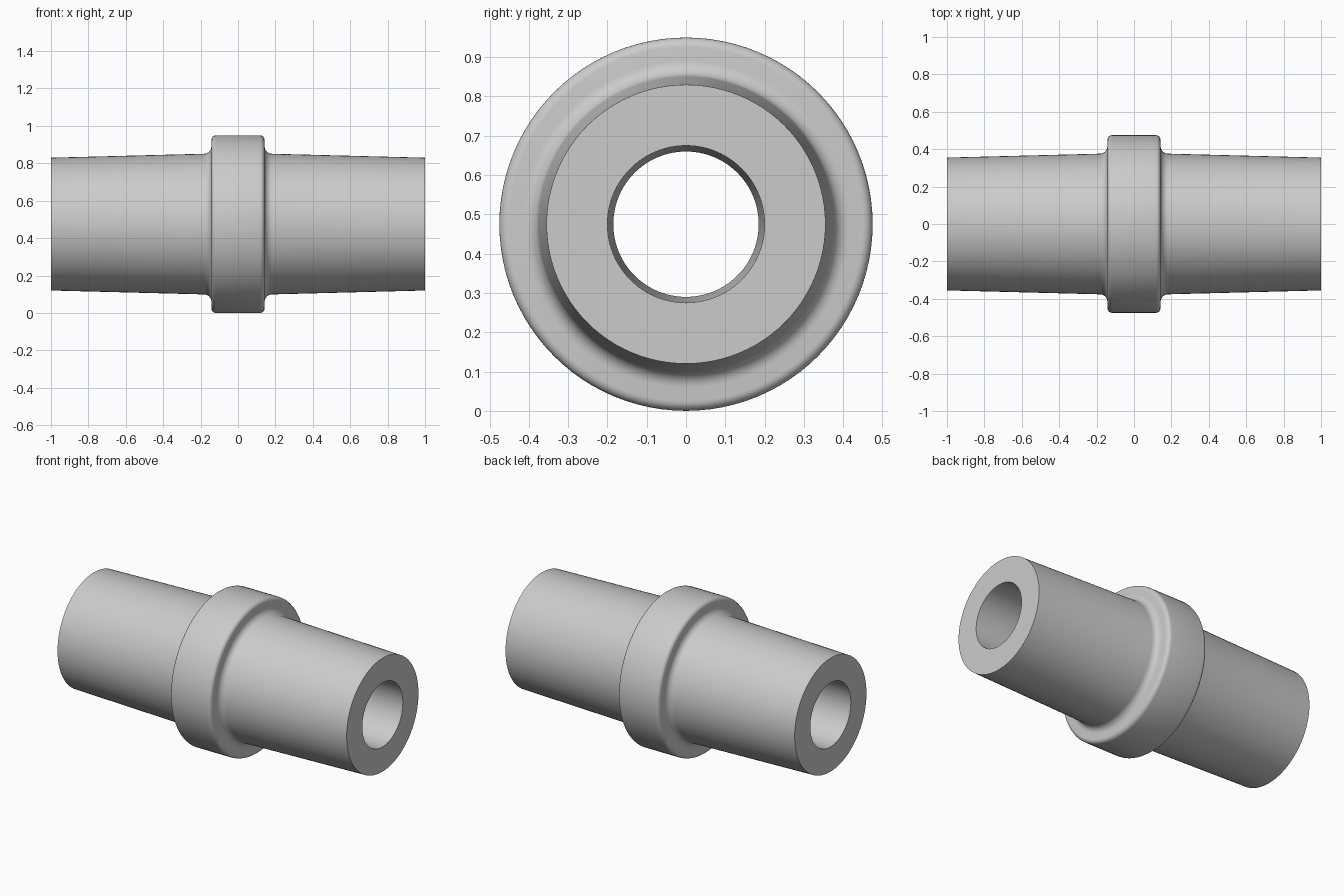
import bpy
import bmesh
from math import sin, cos, pi, radians
from mathutils import Vector, Matrix

cube = bpy.data.objects.get("Cube")
if cube:
    bpy.data.objects.remove(cube, do_unlink=True)

SEGMENTS = 96
AXIS_HEIGHT = 0.475

grey = bpy.data.materials.new("plain grey")
grey.use_nodes = True
colour = (0.6, 0.6, 0.6, 1)
grey.diffuse_color = colour
grey.node_tree.nodes["Principled BSDF"].inputs["Base Color"].default_value = colour


def arc(cx, cr, radius, start, end, steps=6):
    """Points of a circular fillet in the (x, radius) plane."""
    angles = [radians(start + (end - start) * i / steps) for i in range(steps + 1)]
    return [(cx + radius * cos(a), cr + radius * sin(a)) for a in angles]


# Half profile: collar, rounded rim, root fillet, tapered spigot, end face, tapered bore
half = arc(0.117, 0.45, 0.025, 90, 0)
half += arc(0.182, 0.416, 0.04, 180, 270)
half += [(1.0, 0.355), (1.0, 0.2)]
waist = (0.0, 0.185)

# Mirror the half profile into a closed loop around the wall section
profile = half + [waist] + [(-x, r) for x, r in reversed(half)]

# Lathe the wall section around the x axis
bm = bmesh.new()
rings = []
for i in range(SEGMENTS):
    turn = Matrix.Rotation(2 * pi * i / SEGMENTS, 4, 'X')
    rings.append([bm.verts.new(turn @ Vector((x, 0, r))) for x, r in profile])
for i, ring in enumerate(rings):
    following = rings[(i + 1) % SEGMENTS]
    for j in range(len(profile)):
        k = (j + 1) % len(profile)
        bm.faces.new((ring[j], ring[k], following[k], following[j]))
bmesh.ops.recalc_face_normals(bm, faces=bm.faces)

mesh = bpy.data.meshes.new("collared_sleeve")
bm.to_mesh(mesh)
bm.free()
mesh.materials.append(grey)
sleeve = bpy.data.objects.new("collared_sleeve", mesh)
sleeve.location.z = AXIS_HEIGHT
bpy.context.collection.objects.link(sleeve)

# Smooth walls, sharp end rims
bpy.ops.object.select_all(action='DESELECT')
sleeve.select_set(True)
bpy.context.view_layer.objects.active = sleeve
bpy.ops.object.shade_smooth_by_angle(angle=radians(35))
